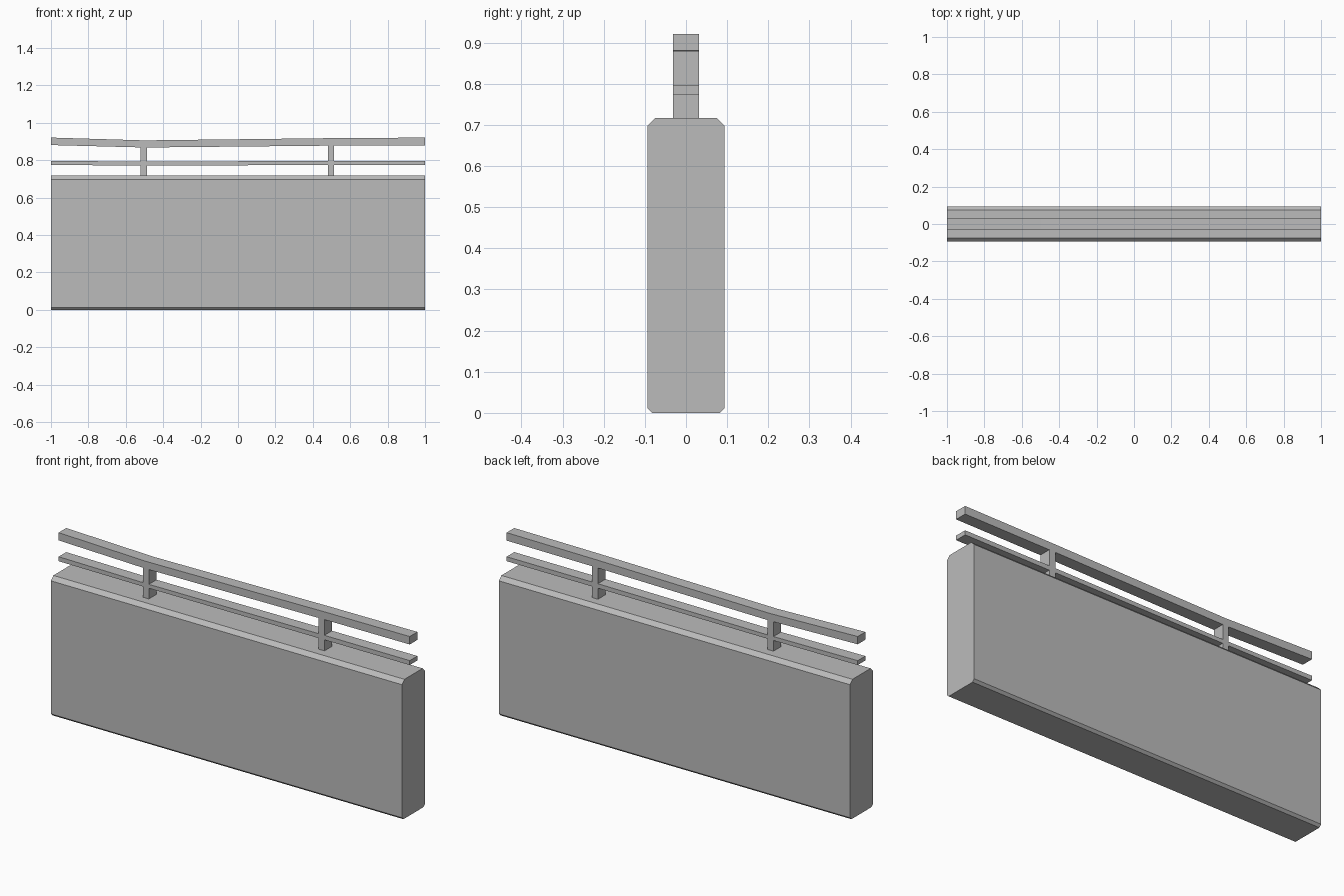
import bpy

cube = bpy.data.objects.get("Cube")
if cube:
    bpy.data.objects.remove(cube)

concrete = bpy.data.materials.new("plain_grey")
concrete.use_nodes = True
grey = (0.5, 0.5, 0.5, 1)
concrete.diffuse_color = grey
concrete.node_tree.nodes["Principled BSDF"].inputs["Base Color"].default_value = grey


def loft(name, sections):
    """Skin matching closed cross-sections and cap both ends."""
    n = len(sections[0])
    verts = [p for s in sections for p in s]
    faces = [tuple(range(n))[::-1], tuple(range(len(verts) - n, len(verts)))]
    for k in range(len(sections) - 1):
        for i in range(n):
            j = (i + 1) % n
            faces.append((k * n + i, k * n + j, (k + 1) * n + j, (k + 1) * n + i))
    mesh = bpy.data.meshes.new(name)
    mesh.from_pydata(verts, [], faces)
    mesh.materials.append(concrete)
    obj = bpy.data.objects.new(name, mesh)
    bpy.context.collection.objects.link(obj)
    return obj


def rail(name, path):
    """Rectangular bar through stations of x, bottom z and top z."""
    d = 0.031
    return loft(name, [[(x, -d, lo), (x, d, lo), (x, d, hi), (x, -d, hi)]
                       for x, lo, hi in path])


# Wall with a wide top chamfer and a narrow bottom chamfer
half = [(0.082, 0), (0.094, 0.012), (0.094, 0.697), (0.074, 0.717)]
outline = half + [(-y, z) for y, z in reversed(half)]
loft("wall", [[(x, y, z) for y, z in outline] for x in (-1, 1)])

# Slightly bent handrail and middle rail
rail("top_rail", [(-1, 0.881, 0.921), (-0.5, 0.868, 0.906),
                  (0.5, 0.878, 0.918), (1, 0.88, 0.921)])
rail("middle_rail", [(-1, 0.774, 0.797), (-0.5, 0.772, 0.792),
                     (0.5, 0.774, 0.797), (1, 0.774, 0.797)])

# Upright posts
for side, x, top in (("right", -0.503, 0.872), ("left", 0.497, 0.882)):
    rail(side + "_post", [(x - 0.017, 0.71, top), (x + 0.017, 0.71, top)])
